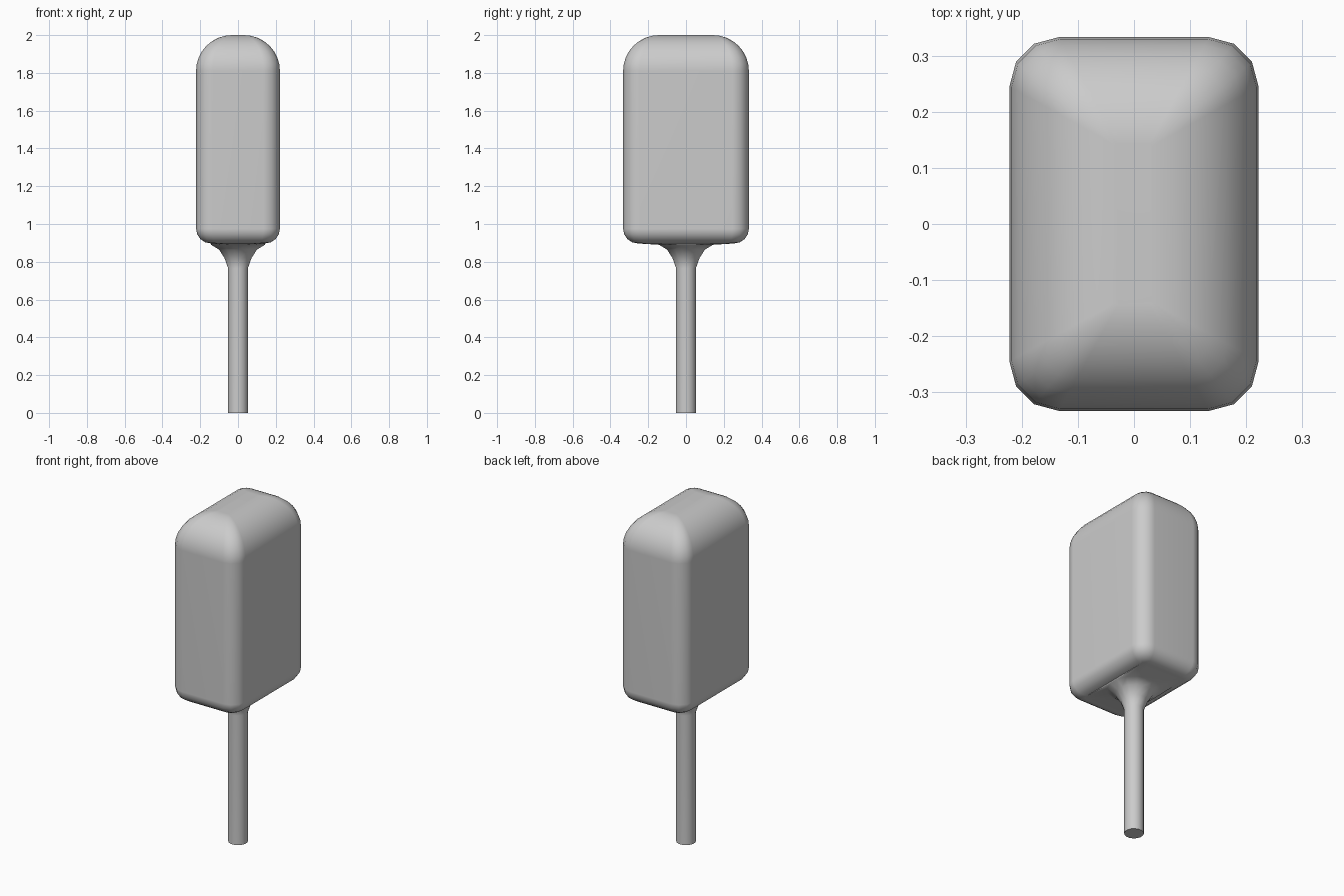
import bpy
import bmesh
from math import sin, cos, radians

cube = bpy.data.objects.get("Cube")
if cube:
    bpy.data.objects.remove(cube, do_unlink=True)

HALF_X, HALF_Y, HEIGHT, BASE = 0.222, 0.333, 2.0, 0.897
SIDE_R, TOP_R, LOW_R = 0.088, 0.19, 0.078
STEPS = 4          # points on each rounded corner
SIGNS = [(1, 1), (-1, 1), (-1, -1), (1, -1)]

grey = bpy.data.materials.new("plain grey")
grey.use_nodes = True
colour = (0.6, 0.6, 0.6, 1)
grey.diffuse_color = colour
grey.node_tree.nodes["Principled BSDF"].inputs["Base Color"].default_value = colour


def rounded_ring(bm, inset, radius, z):
    """Horizontal rounded rectangle."""
    ring = []
    for k, (sx, sy) in enumerate(SIGNS):
        for j in range(STEPS):
            a = radians(90 * k + 90 * j / (STEPS - 1))
            ring.append(bm.verts.new((sx * (HALF_X - inset - radius) + radius * cos(a),
                                      sy * (HALF_Y - inset - radius) + radius * sin(a), z)))
    return ring


def circle_ring(bm, radius, z):
    """Circle whose points line up with those of the rounded rectangle."""
    n = 4 * STEPS
    angles = [radians(45 + 360 * (i - (STEPS - 1) / 2) / n) for i in range(n)]
    return [bm.verts.new((radius * cos(a), radius * sin(a), z)) for a in angles]


bm = bmesh.new()
rings = []

# Round stick, flaring out where it meets the body
for radius, z in [(0.053, 0), (0.053, 0.765), (0.073, 0.82), (0.102, 0.864), (0.145, 0.89)]:
    rings.append(circle_ring(bm, radius, z))

# Softly rounded lower edge of the body
for i in range(5):
    a = radians(90 * i / 4)
    inset = LOW_R * (1 - sin(a))
    rings.append(rounded_ring(bm, inset, SIDE_R - 0.75 * inset, BASE + LOW_R * (1 - cos(a))))

# Wide rounded top edge, whose corners tighten to a mitre
for i in range(9):
    a = radians(90 * i / 8)
    inset = TOP_R * (1 - cos(a))
    radius = SIDE_R * (1 - inset / TOP_R) + 0.004 * inset / TOP_R
    rings.append(rounded_ring(bm, inset, radius, HEIGHT - TOP_R * (1 - sin(a))))

# Skin the rings and close both ends
for lower, upper in zip(rings, rings[1:]):
    for i in range(len(lower)):
        j = (i + 1) % len(lower)
        bm.faces.new((lower[i], lower[j], upper[j], upper[i]))
bm.faces.new(rings[0][::-1])
bm.faces.new(rings[-1])

mesh = bpy.data.meshes.new("paddle_on_stick")
bm.to_mesh(mesh)
bm.free()
mesh.materials.append(grey)
paddle = bpy.data.objects.new("paddle_on_stick", mesh)
bpy.context.collection.objects.link(paddle)

# Smooth shading with flat broad sides
bpy.ops.object.select_all(action="DESELECT")
paddle.select_set(True)
bpy.context.view_layer.objects.active = paddle
bpy.ops.object.shade_smooth_by_angle(angle=radians(50))
normals = paddle.modifiers.new("flat sides", "WEIGHTED_NORMAL")
normals.keep_sharp = True
